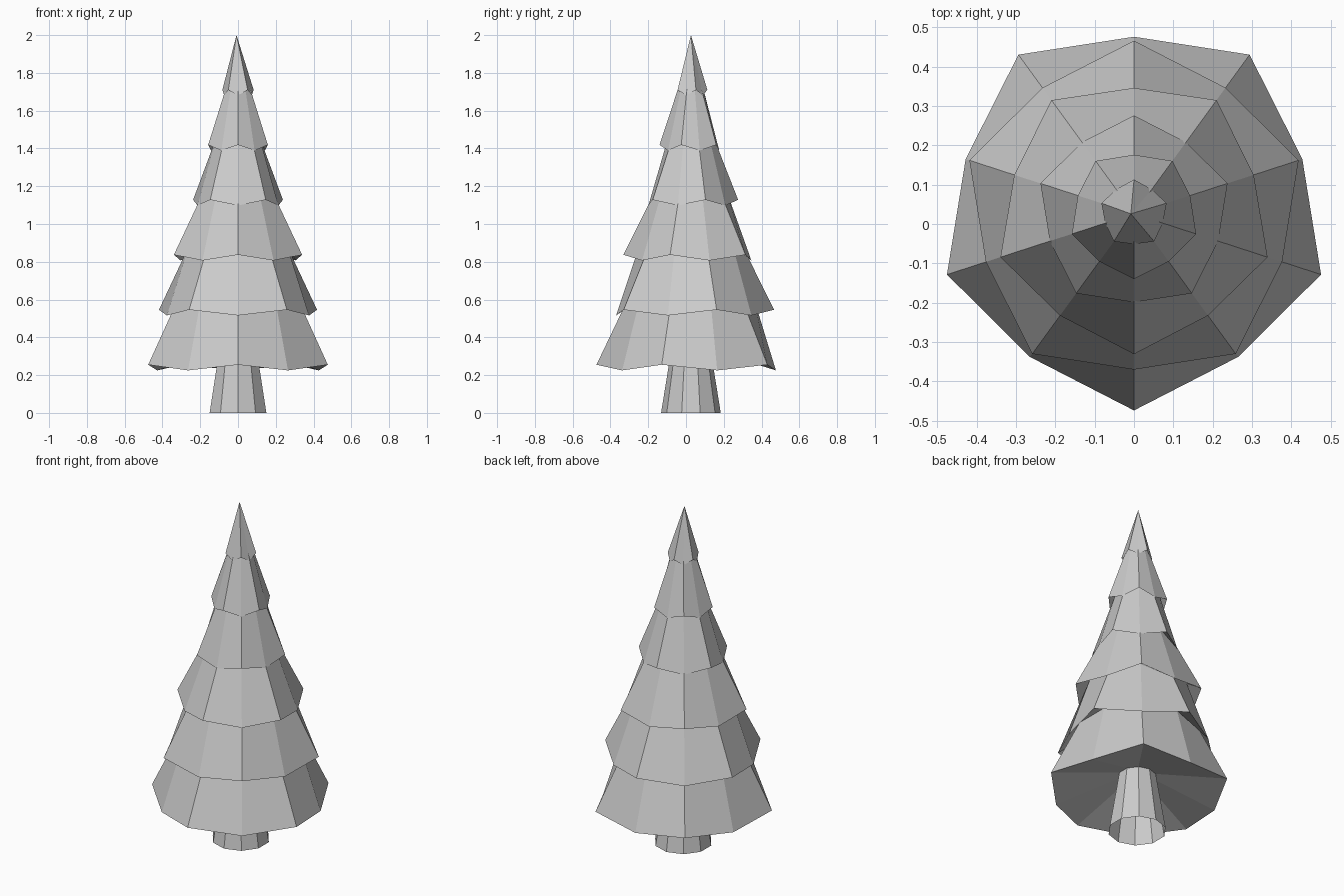
import bpy, bmesh
from math import cos, sin, radians

if "Cube" in bpy.data.objects:
    bpy.data.objects.remove(bpy.data.objects["Cube"])

SIDES = 10
CY = 0.026  # trunk axis sits slightly behind the origin


def ring(bm, outer, z_outer, inner=None, z_inner=None, flip=False):
    """Ten-sided ring; optional second radius/height alternates for jagged rims."""
    inner = outer if inner is None else inner
    z_inner = z_outer if z_inner is None else z_inner
    verts = []
    for i in range(SIDES):
        a = radians(-90 + 36 * i)
        tip = (i % 2 == 0) != flip
        r, z = (outer, z_outer) if tip else (inner, z_inner)
        verts.append(bm.verts.new((r * cos(a), CY + r * sin(a), z)))
    return verts


def bridge(bm, low, high):
    for i in range(SIDES):
        j = (i + 1) % SIDES
        bm.faces.new((low[i], low[j], high[j], high[i]))


def finish(bm, name):
    mesh = bpy.data.meshes.new(name)
    bm.to_mesh(mesh)
    bm.free()
    bpy.context.collection.objects.link(bpy.data.objects.new(name, mesh))


# Trunk: tapered tube, open at the bottom
TRUNK_TOP = (0.103, 0.34)
bm = bmesh.new()
bridge(bm, ring(bm, 0.158, 0), ring(bm, *TRUNK_TOP))
finish(bm, "trunk")

# Foliage: jagged skirts, each tucked under the next, rotated by one step
# tip radius, notch radius, neck radius, neck height
tiers = [(0.500, 0.450, 0.335, 0.60),
         (0.440, 0.396, 0.275, 0.88),
         (0.357, 0.320, 0.187, 1.18),
         (0.250, 0.225, 0.120, 1.46),
         (0.166, 0.150, 0.057, 1.75),
         (0.087, 0.077, None, 2.00)]
bm = bmesh.new()
below = ring(bm, *TRUNK_TOP)
for k, (tip, notch, neck, z_neck) in enumerate(tiers):
    z = 0.255 + 0.291 * k
    rim = ring(bm, tip, z, notch, z - 0.03, flip=k % 2 == 1)
    bridge(bm, below, rim)  # underside
    if neck:
        below = ring(bm, neck, z_neck)
        bridge(bm, rim, below)
    else:  # pointed top
        apex = bm.verts.new((-0.008, CY, z_neck))
        for i in range(SIDES):
            bm.faces.new((rim[i], rim[(i + 1) % SIDES], apex))
finish(bm, "foliage")
